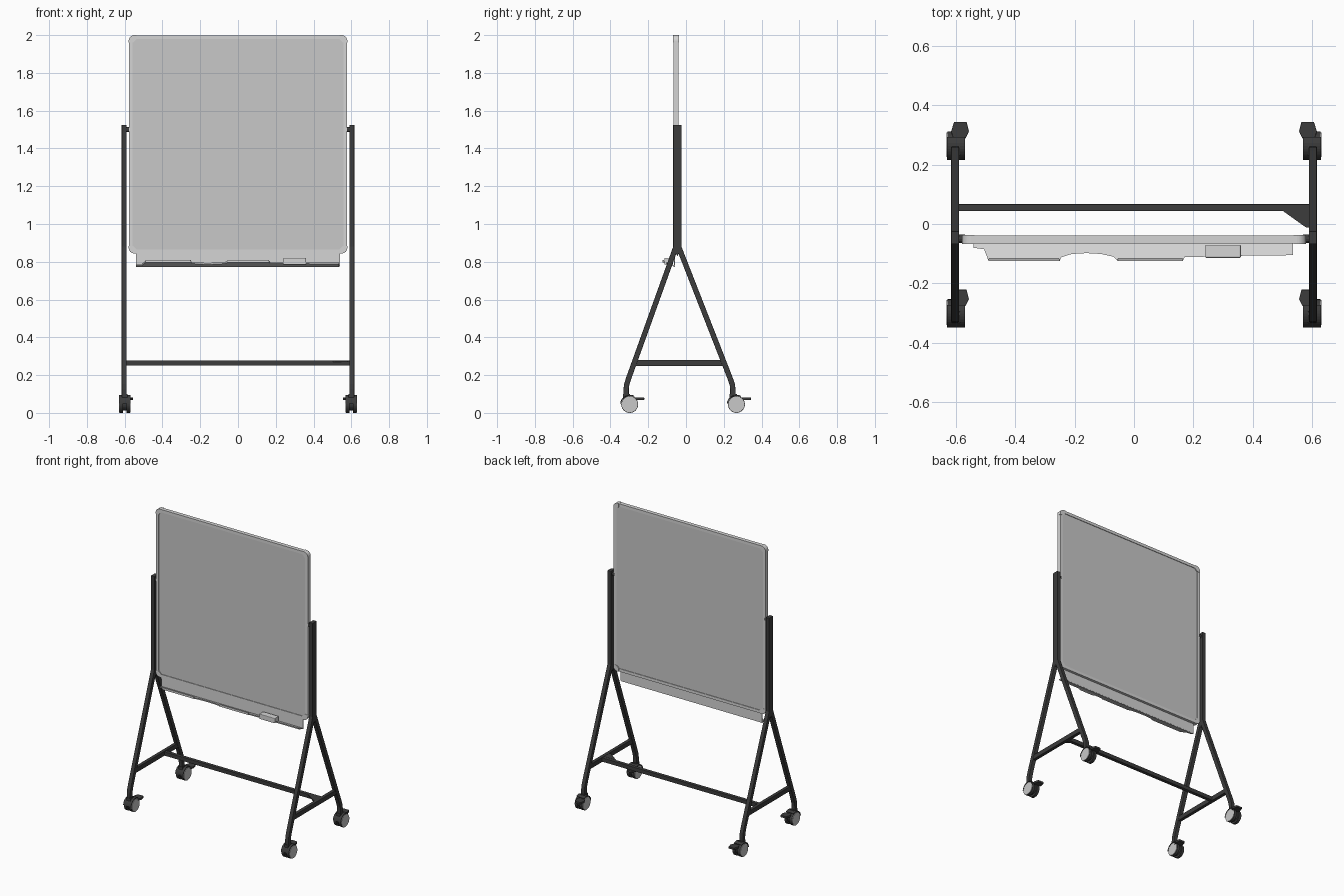
import bpy, bmesh, math
from mathutils import Vector

if "Cube" in bpy.data.objects:
    bpy.data.objects.remove(bpy.data.objects["Cube"])


def material(name, r, g, b):
    m = bpy.data.materials.new(name)
    m.diffuse_color = (r, g, b, 1)
    m.use_nodes = True
    m.node_tree.nodes["Principled BSDF"].inputs["Base Color"].default_value = m.diffuse_color
    return m


DARK = material("dark grey metal", 0.045, 0.045, 0.045)
PANEL = material("board grey", 0.58, 0.58, 0.58)
LIGHT = material("light grey trim", 0.66, 0.66, 0.66)


def finish(name, bm, mat, bevel=0):
    bmesh.ops.recalc_face_normals(bm, faces=bm.faces)
    me = bpy.data.meshes.new(name)
    bm.to_mesh(me)
    bm.free()
    me.materials.append(mat)
    ob = bpy.data.objects.new(name, me)
    bpy.context.collection.objects.link(ob)
    if bevel:
        mod = ob.modifiers.new("bevel", "BEVEL")
        mod.width, mod.segments = bevel, 2
    return ob


def prism(name, pts, axis, a, b, mat, bevel=0):
    """Extrude a 2D outline along an axis from a to b."""
    place = {"x": lambda p, t: (t, p[0], p[1]),
             "y": lambda p, t: (p[0], t, p[1]),
             "z": lambda p, t: (p[0], p[1], t)}[axis]
    bm = bmesh.new()
    lo = [bm.verts.new(place(p, a)) for p in pts]
    hi = [bm.verts.new(place(p, b)) for p in pts]
    bm.faces.new(lo)
    bm.faces.new(hi)
    n = len(pts)
    for i in range(n):
        j = (i + 1) % n
        bm.faces.new((lo[i], lo[j], hi[j], hi[i]))
    return finish(name, bm, mat, bevel)


def box(name, x0, x1, y0, y1, z0, z1, mat, bevel=0):
    return prism(name, [(x0, y0), (x1, y0), (x1, y1), (x0, y1)], "z", z0, z1, mat, bevel)


def band(path, w):
    """Outline of a constant-width strip following a 2D path."""
    left, right = [], []
    P = [Vector(p) for p in path]
    for i, p in enumerate(P):
        d0 = (P[i] - P[i - 1]).normalized() if i else (P[1] - P[0]).normalized()
        d1 = (P[i + 1] - P[i]).normalized() if i < len(P) - 1 else d0
        d = (d0 + d1).normalized()
        n = Vector((-d.y, d.x)) * (w / 2 / max(d.dot(d0), 0.5))
        left.append(p + n)
        right.append(p - n)
    return left + right[::-1]


def arc(cx, cz, r, a0, a1, n):
    return [(cx + r * math.cos(math.radians(a0 + (a1 - a0) * i / n)),
             cz + r * math.sin(math.radians(a0 + (a1 - a0) * i / n))) for i in range(n + 1)]


def round_rect(x, z0, z1, r):
    return (arc(x - r, z1 - r, r, 0, 90, 6) + arc(-x + r, z1 - r, r, 90, 180, 6)
            + arc(-x + r, z0 + r, r, 180, 270, 6) + arc(x - r, z0 + r, r, 270, 360, 6))


# Writing board: panel, raised frame, corner caps
BX, Z0, Z1 = 0.578, 0.845, 1.999
prism("board_panel", round_rect(BX - 0.005, Z0 + 0.005, Z1 - 0.005, 0.028), "y", -0.062, -0.043, PANEL)
bm = bmesh.new()
outer, inner = round_rect(BX, Z0, Z1, 0.03), round_rect(BX - 0.02, Z0 + 0.02, Z1 - 0.02, 0.012)
loops = [[bm.verts.new((x, y, z)) for x, z in pts]
         for pts, y in ((outer, -0.066), (outer, -0.039), (inner, -0.039), (inner, -0.066))]
for k in range(4):
    A, B = loops[k], loops[(k + 1) % 4]
    for i in range(len(A)):
        j = (i + 1) % len(A)
        bm.faces.new((A[i], A[j], B[j], B[i]))
finish("board_frame", bm, LIGHT)
for sx in (-1, 1):
    for sz in (-1, 1):
        cz, half = (Z0 + Z1) / 2, (Z1 - Z0) / 2 + 0.001
        pts = [(BX - 0.04, half)] + arc(BX - 0.029, half - 0.03, 0.03, 90, 0, 6) + [
            (BX + 0.001, half - 0.04), (BX - 0.022, half - 0.04), (BX - 0.04, half - 0.022)]
        prism("corner_cap", [(sx * x, cz + sz * z) for x, z in pts], "y", -0.068, -0.037, LIGHT)

# Pen tray: hanging back plate and upward sloping scalloped shelf
box("tray_back", -0.54, 0.54, -0.063, -0.057, 0.775, 0.85, LIGHT)
front = [(0.535, -0.105), (0.36, -0.107), (0.17, -0.112), (0.165, -0.124), (-0.055, -0.124),
         (-0.07, -0.11), (-0.11, -0.101), (-0.16, -0.098), (-0.21, -0.101), (-0.245, -0.112),
         (-0.25, -0.124), (-0.49, -0.124), (-0.505, -0.085), (-0.54, -0.08)]
bm = bmesh.new()
rows = []
for dz in (0, 0.008):
    rows.append([bm.verts.new((x, -0.058, 0.772 + dz)) for x, y in front])
    rows.append([bm.verts.new((x, y, 0.772 + dz + (-0.058 - y) * 0.36)) for x, y in front])
for A, B in ((rows[0], rows[1]), (rows[1], rows[3]), (rows[3], rows[2]), (rows[2], rows[0])):
    for i in range(len(front) - 1):
        bm.faces.new((A[i], A[i + 1], B[i + 1], B[i]))
for i in (0, -1):
    bm.faces.new((rows[0][i], rows[1][i], rows[3][i], rows[2][i]))
finish("tray_shelf", bm, LIGHT)
for x0, x1 in ((-0.49, -0.25), (-0.055, 0.165)):
    box("tray_lip", x0, x1, -0.125, -0.117, 0.796, 0.810, LIGHT, 0.002)
box("eraser", 0.24, 0.36, -0.114, -0.07, 0.785, 0.82, LIGHT, 0.004)


def caster(s, y):
    """Twin-wheel caster with hood and brake pedal, at wheel centre y."""
    x, r = s * 0.6, 0.045
    for side in (-1, 1):
        disc = arc(y, r, r, 0, 345, 23)
        prism("wheel", disc, "x", x + side * 0.009, x + side * 0.028, DARK)
        prism("wheel_disc", arc(y, r, 0.042, 0, 345, 23), "x", x + side * 0.028, x + side * 0.031, PANEL)
    prism("caster_core", arc(y, r + 0.004, 0.036, 0, 345, 23), "x", x - 0.009, x + 0.009, DARK)
    prism("caster_hood", arc(y, r, 0.051, 60, 175, 10) + arc(y, r, 0.046, 175, 60, 10),
          "x", x - 0.03, x + 0.03, DARK)
    prism("caster_neck", [(y - 0.036, 0.06), (y + 0.006, 0.07), (y + 0.002, 0.1), (y - 0.036, 0.1)],
          "x", x - 0.014, x + 0.014, DARK)
    # Hexagonal brake pedal, shifted to the inside
    pts = [(0.605, 0.01), (0.567, 0.022), (0.556, 0.045), (0.564, 0.077), (0.606, 0.077), (0.616, 0.045)]
    prism("brake_pedal", [(s * px, y + py) for px, py in pts], "z", 0.068, 0.082, DARK, 0.002)


# Stand: post, splayed legs, foot rail and casters on each side
for s in (-1, 1):
    a, b = s * 0.589, s * 0.616
    y0, y1 = -0.068, -0.024
    prism("side_post", [(y0, 0.87), (-0.046, 0.83), (y1, 0.87), (y1, 1.525), (y0, 1.525)],
          "x", a, b, DARK, 0.003)
    prism("front_leg", band([(-0.053, 0.88), (-0.303, 0.185), (-0.314, 0.15), (-0.317, 0.125), (-0.317, 0.085)],
                            0.028), "x", a, b, DARK, 0.003)
    prism("rear_leg", band([(-0.039, 0.88), (0.233, 0.185), (0.245, 0.15), (0.248, 0.125), (0.248, 0.085)],
                           0.028), "x", a, b, DARK, 0.003)
    prism("side_rail", [(-0.27, 0.248), (0.205, 0.248), (0.198, 0.28), (-0.262, 0.28)],
          "x", s * 0.591, s * 0.614, DARK, 0.002)
    # Pivot holding the board
    prism("pivot", arc(-0.05, 1.5, 0.014, 0, 330, 11), "x", s * 0.57, s * 0.592, DARK)
    caster(s, -0.298)
    caster(s, 0.267)

# Long lower crossbar with its corner gusset
box("cross_bar", -0.592, 0.592, 0.043, 0.067, 0.25, 0.277, DARK, 0.002)
prism("gusset", [(0.5, 0.045), (0.592, 0.045), (0.592, -0.012), (0.58, -0.012)], "z", 0.27, 0.278, DARK)
